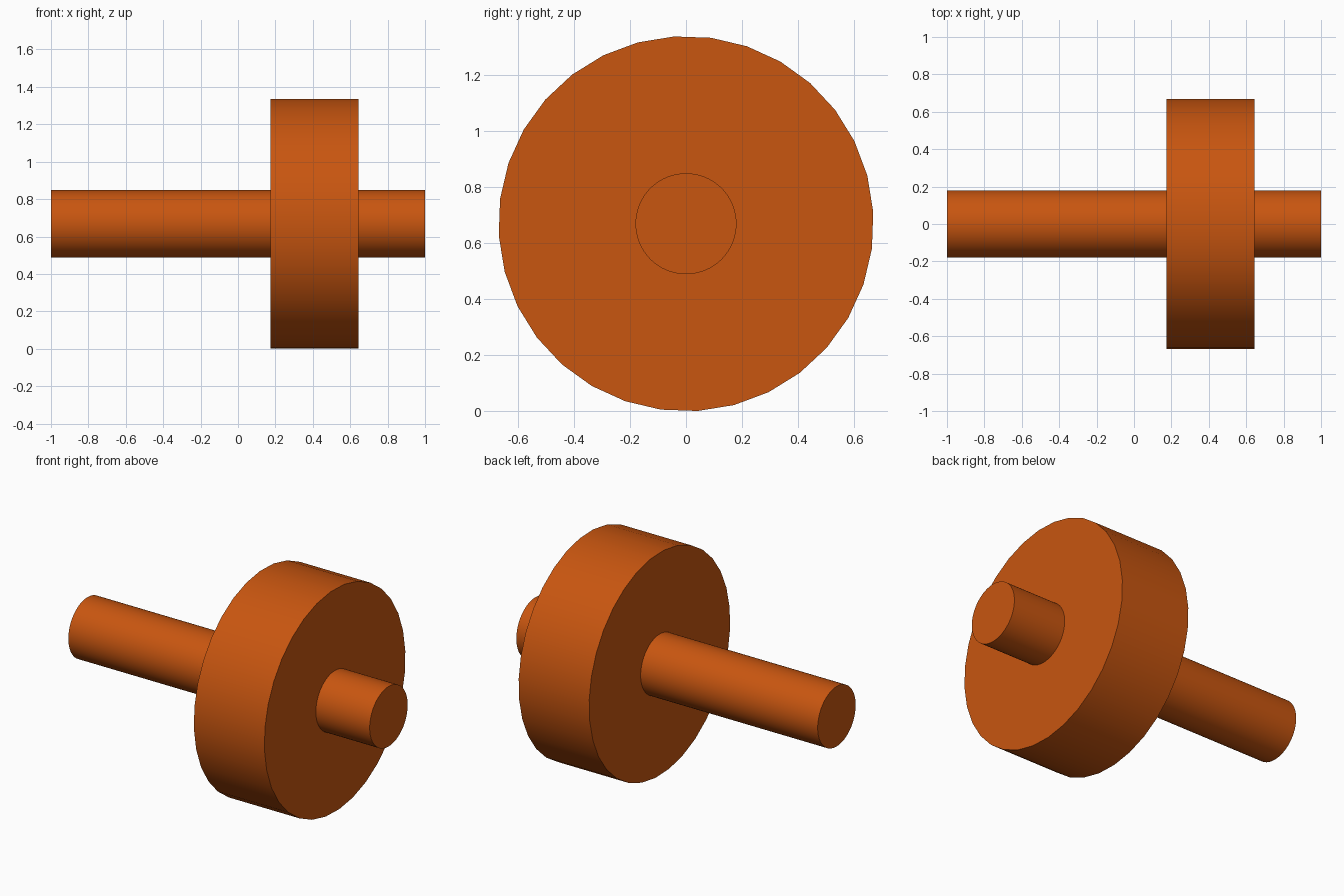
import bpy
import bmesh
from math import radians
from mathutils import Matrix

cube = bpy.data.objects.get("Cube")
if cube:
    bpy.data.objects.remove(cube, do_unlink=True)

AXIS_HEIGHT = 0.668

# Single burnt orange finish
orange = bpy.data.materials.new("burnt_orange")
orange.use_nodes = True
colour = (0.58, 0.092, 0.005, 1.0)
orange.diffuse_color = colour
orange.node_tree.nodes["Principled BSDF"].inputs["Base Color"].default_value = colour


def x_cylinder(name, x_start, x_end, radius, sides, turn=0.0):
    """Capped cylinder lying along x on the common axis."""
    mesh = bpy.data.meshes.new(name)
    bm = bmesh.new()
    lay_down = Matrix.Rotation(radians(turn), 4, "X") @ Matrix.Rotation(radians(90), 4, "Y")
    bmesh.ops.create_cone(bm, cap_ends=True, segments=sides, radius1=radius,
                          radius2=radius, depth=x_end - x_start, matrix=lay_down)
    bm.to_mesh(mesh)
    bm.free()
    mesh.materials.append(orange)
    obj = bpy.data.objects.new(name, mesh)
    obj.location = ((x_start + x_end) / 2, 0, AXIS_HEIGHT)
    bpy.context.collection.objects.link(obj)
    bpy.ops.object.select_all(action="DESELECT")
    obj.select_set(True)
    bpy.context.view_layer.objects.active = obj
    bpy.ops.object.shade_smooth_by_angle(angle=radians(30))
    return obj


# Long and short shaft ends either side of the wheel
x_cylinder("long_shaft", -1.0, 0.175, 0.18, 64)
x_cylinder("short_shaft", 0.643, 1.0, 0.18, 64)

# Broad wheel, turned slightly about its axis
x_cylinder("wheel", 0.175, 0.643, 0.669, 32, turn=3.6)
